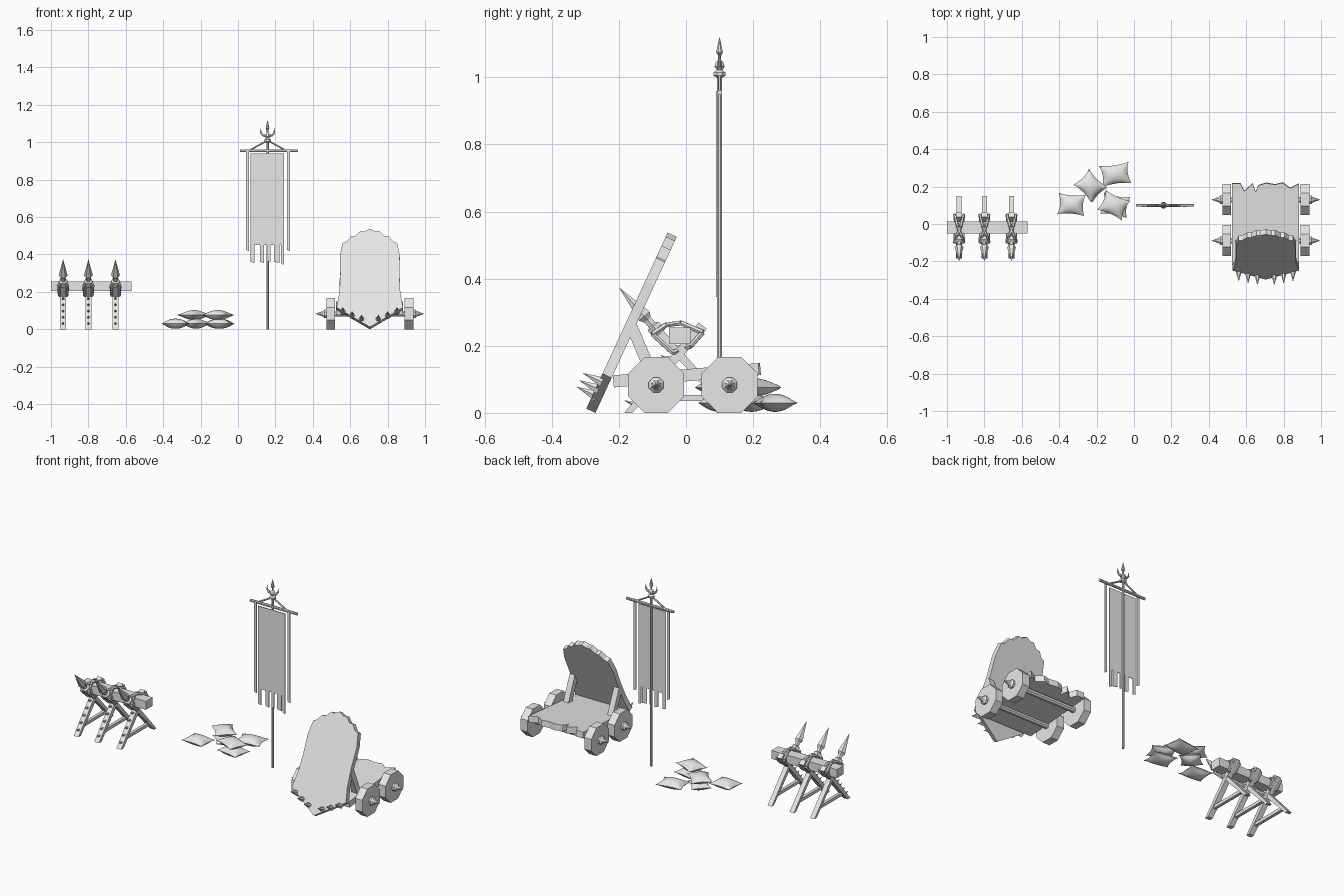
import bpy, bmesh, math
from mathutils import Vector, Matrix

cube = bpy.data.objects.get("Cube")
if cube:
    bpy.data.objects.remove(cube, do_unlink=True)

grey = bpy.data.materials.new("plain_grey")
grey.use_nodes = True
GREY = (0.8, 0.8, 0.8, 1)
grey.diffuse_color = GREY
for node in grey.node_tree.nodes:
    if node.type == 'BSDF_PRINCIPLED':
        node.inputs["Base Color"].default_value = GREY


def finish(name, bm, smooth=False):
    """Turn the bmesh into a named object, trimmed flat at the ground."""
    for v in bm.verts:
        v.co.z = max(0, v.co.z)
    bmesh.ops.recalc_face_normals(bm, faces=bm.faces)
    mesh = bpy.data.meshes.new(name)
    bm.to_mesh(mesh)
    bm.free()
    ob = bpy.data.objects.new(name, mesh)
    mesh.materials.append(grey)
    bpy.context.collection.objects.link(ob)
    if smooth:
        bpy.ops.object.select_all(action='DESELECT')
        ob.select_set(True)
        bpy.context.view_layer.objects.active = ob
        bpy.ops.object.shade_smooth_by_angle(angle=math.radians(40))
    return ob


def rod(bm, a, b, r1, r2=None, n=8):
    """Straight or tapered bar between two points, flat sides aligned."""
    a, b = Vector(a), Vector(b)
    d = b - a
    m = (Matrix.Translation((a + b) / 2) @ d.to_track_quat('Z', 'Y').to_matrix().to_4x4()
         @ Matrix.Rotation(math.pi / n, 4, 'Z'))
    bmesh.ops.create_cone(bm, cap_ends=True, segments=n, radius1=r1,
                          radius2=r1 if r2 is None else r2, depth=d.length, matrix=m)


def beam(bm, a, b, width):
    rod(bm, a, b, width / math.sqrt(2), n=4)


def turned(bm, base, axis, profile, n=8):
    """Stack of tapered sections along an axis, from (height, radius) pairs."""
    base, axis = Vector(base), Vector(axis).normalized()
    for (h1, r1), (h2, r2) in zip(profile, profile[1:]):
        rod(bm, base + axis * h1, base + axis * h2, r1, r2, n)


def prism(bm, pts, m, t):
    """Flat outline thickened along the matrix's local z."""
    lo = [bm.verts.new(m @ Vector((x, y, 0))) for x, y in pts]
    hi = [bm.verts.new(m @ Vector((x, y, t))) for x, y in pts]
    bm.faces.new(lo[::-1])
    bm.faces.new(hi)
    for i in range(len(pts)):
        j = (i + 1) % len(pts)
        bm.faces.new((lo[i], lo[j], hi[j], hi[i]))


# ---- Siege cart ----
CX = 0.705
lean = math.radians(24.8)
shield_m = Matrix.Translation((CX, -0.27, 0)) @ Matrix.Rotation(math.pi / 2 - lean, 4, 'X')
half = [(0.178, 0.115), (0.163, 0.2), (0.158, 0.3), (0.16, 0.42), (0.146, 0.495), (0.125, 0.502),
        (0.1, 0.535), (0.078, 0.535), (0.05, 0.565), (0.03, 0.562)]
outline = [(0, 0)] + half + [(0, 0.578)] + [(-x, y) for x, y in half[::-1]]
bm = bmesh.new()
prism(bm, outline, shield_m, 0.03)
finish("cart_shield", bm)

bm = bmesh.new()
for side in (-1, 1):
    for x, v in ((0.045, 0.047), (0.095, 0.068), (0.145, 0.092)):
        rod(bm, shield_m @ Vector((side * x, v, 0.02)),
            shield_m @ Vector((side * x, v, 0.085)), 0.017, 0, 6)
finish("shield_spikes", bm)

# Sloping deck with a broken rear edge
deck_m = Matrix.Translation((CX, -0.215, 0.076)) @ Matrix.Rotation(math.radians(4.8), 4, 'X')
rear = [(0.178, 0.435), (0.13, 0.41), (0.09, 0.44), (0.05, 0.43), (0, 0.438), (-0.04, 0.425),
        (-0.055, 0.39), (-0.07, 0.435), (-0.115, 0.395), (-0.135, 0.435), (-0.182, 0.437)]
bm = bmesh.new()
prism(bm, [(-0.182, 0), (0.178, 0)] + rear, deck_m, 0.036)
finish("cart_deck", bm)

bm = bmesh.new()
for side in (-1, 1):
    beam(bm, (CX + side * 0.145, -0.165, 0.265), (CX + side * 0.145, -0.095, 0.1), 0.034)
finish("shield_struts", bm)

wheels, hubs, axles = bmesh.new(), bmesh.new(), bmesh.new()
for y in (-0.089, 0.13):
    rod(axles, (CX - 0.2, y, 0.083), (CX + 0.2, y, 0.083), 0.016)
    for side in (-1, 1):
        rod(wheels, (CX + side * 0.186, y, 0.083), (CX + side * 0.232, y, 0.083), 0.09)
        turned(hubs, (CX + side * 0.225, y, 0.083), (side, 0, 0),
               [(0, 0.024), (0.018, 0.024), (0.026, 0.016), (0.066, 0)])
finish("cart_wheels", wheels)
finish("wheel_hub_spikes", hubs)
finish("cart_axles", axles)

# ---- Banner ----
BX, BY = 0.158, 0.1
bm = bmesh.new()
rod(bm, (BX, BY, 0), (BX, BY, 1.01), 0.0075)
finish("banner_pole", bm, True)

bm = bmesh.new()
rod(bm, (0.011, BY, 0.955), (0.32, BY, 0.955), 0.008)
for side in (-1, 1):
    rod(bm, (BX + side * 0.095, BY, 0.958), (BX, BY, 1.01), 0.005, n=6)
finish("banner_crossbar", bm)

bm = bmesh.new()
turned(bm, (BX, BY, 1), (0, 0, 1),
       [(0, 0.01), (0.005, 0.019), (0.015, 0.019), (0.022, 0.009), (0.032, 0.016), (0.044, 0.013),
        (0.052, 0.005), (0.065, 0.005), (0.075, 0.011), (0.122, 0)])
for side in (-1, 1):
    path = [(0, 1.035, 0.007), (0.022, 1.035, 0.007), (0.036, 1.05, 0.005), (0.036, 1.076, 0)]
    for (x1, z1, r1), (x2, z2, r2) in zip(path, path[1:]):
        rod(bm, (BX + side * x1, BY, z1), (BX + side * x2, BY, z2), r1, r2, 6)
finish("banner_finial", bm)

# Cloth with tattered tails, and a ribbon on either side
cloth_m = Matrix.Translation((0, BY - 0.006, 0)) @ Matrix.Rotation(math.pi / 2, 4, 'X')
tails = [(0.067, 0.087, 0.355), (0.117, 0.14, 0.355), (0.158, 0.175, 0.36),
         (0.192, 0.222, 0.355), (0.23, 0.246, 0.345)]
edge = []
for x1, x2, z in tails:
    edge += [(x1, 0.45), (x1, z + 0.006), (x2, z), (x2, 0.45)]
bm = bmesh.new()
prism(bm, edge[1:-1] + [(0.246, 0.94), (0.067, 0.94)], cloth_m, 0.004)
finish("banner_cloth", bm)
bm = bmesh.new()
for x in (0.043, 0.262):
    prism(bm, [(x, 0.425), (x + 0.016, 0.418), (x + 0.016, 0.96), (x, 0.96)], cloth_m, 0.004)
finish("banner_ribbons", bm)


# ---- Sandbags ----
def sandbag(name, x, y, z, turn, w=0.145, d=0.115, h=0.054):
    bm = bmesh.new()
    n = 10
    place = Matrix.Translation((x, y, z)) @ Matrix.Rotation(math.radians(turn), 4, 'Z')
    for s in (-1, 1):
        bmesh.ops.create_grid(bm, x_segments=n, y_segments=n, size=1,
                              matrix=Matrix.Translation((0, 0, s * 5)))
    for v in bm.verts:
        u, t, s = v.co.x, v.co.y, v.co.z / 5
        puff = max(0, (1 - u * u) * (1 - t * t)) ** 0.6
        v.co = place @ Vector((u * w / 2 * (0.84 + 0.16 * t * t),
                               t * d / 2 * (0.84 + 0.16 * u * u), s * puff * h / 2))
    bmesh.ops.remove_doubles(bm, verts=bm.verts, dist=0.0005)
    finish(name, bm, True)


sandbag("sandbag_side", -0.334, 0.104, 0.03, -4)
sandbag("sandbag_middle_lower", -0.225, 0.195, 0.03, -45, 0.12, 0.11)
sandbag("sandbag_middle_upper", -0.235, 0.205, 0.076, -45, 0.135, 0.12)
sandbag("sandbag_back", -0.1, 0.265, 0.03, 8, 0.16)
sandbag("sandbag_front_lower", -0.1, 0.1, 0.03, -10)
sandbag("sandbag_front_upper", -0.108, 0.1, 0.076, -24)

# ---- Spiked barricade ----
bm = bmesh.new()
prism(bm, [(-0.05, 0.205), (0.013, 0.205), (0.013, 0.255), (-0.05, 0.255)],
      Matrix(((0, 0, 1, -1), (1, 0, 0, 0), (0, 1, 0, 0), (0, 0, 0, 1))), 0.43)
finish("barricade_beam", bm)

legs, spears, studs, ropes = (bmesh.new() for _ in range(4))
rise = Vector((0, -0.66, 0.75)).normalized()
for x in (-0.935, -0.8, -0.655):
    # Crossed legs and low brace
    beam(legs, (x, -0.172, -0.015), (x, 0.05, 0.26), 0.031)
    foot = Vector((x, 0.14, -0.012))
    beam(legs, foot, foot + rise * 0.36, 0.028)
    beam(legs, (x, -0.125, 0.045), (x, 0.09, 0.045), 0.018)
    # Pointed head on the forward-leaning pole
    turned(spears, foot, rise, [(0.33, 0.024), (0.36, 0.024), (0.365, 0.014), (0.385, 0.014),
                                (0.4, 0.024), (0.515, 0)], 6)
    # Studs up the front leg
    for i in range(6):
        p = Vector((x, -0.145 + i * 0.027, 0.025 + i * 0.0335))
        rod(studs, p, p + Vector((0, -0.04, 0.012)), 0.011, 0, 5)
    # Crossed rope lashing over the beam
    for s in (-1, 1):
        loop = [(0.024, -0.1, 0.235), (0.012, -0.06, 0.262), (-0.008, -0.015, 0.268),
                (-0.024, 0.05, 0.24), (-0.02, 0.015, 0.2), (0.02, -0.04, 0.18)]
        pts = [(x + s * dx, y, z) for dx, y, z in loop]
        for a, b in zip(pts, pts[1:] + pts[:1]):
            rod(ropes, a, b, 0.008, n=6)
finish("barricade_legs", legs)
finish("barricade_spearheads", spears)
finish("barricade_studs", studs)
finish("barricade_ropes", ropes)
